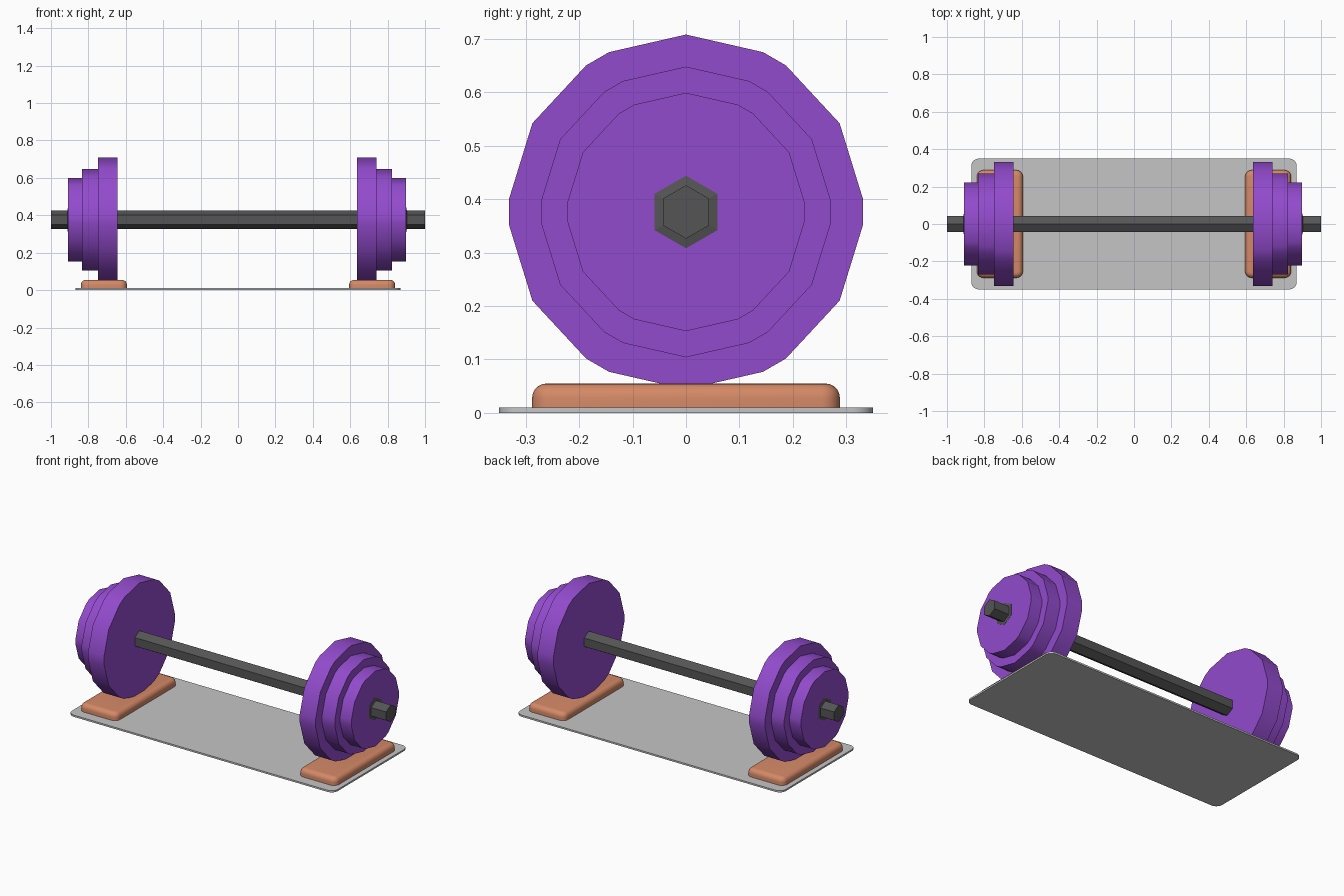
import bpy, bmesh, math

if "Cube" in bpy.data.objects:
    bpy.data.objects.remove(bpy.data.objects["Cube"])

def material(name, rgb):
    m = bpy.data.materials.new(name)
    m.diffuse_color = (*rgb, 1)
    m.use_nodes = True
    m.node_tree.nodes["Principled BSDF"].inputs["Base Color"].default_value = m.diffuse_color
    return m

PURPLE = material("plate purple", (0.29, 0.07, 0.61))
STEEL = material("dark steel", (0.09, 0.09, 0.09))
ORANGE = material("pad orange", (0.66, 0.25, 0.135))
GREY = material("platform grey", (0.56, 0.56, 0.56))
AXIS_Z = 0.376

def loft(name, rings, mat, smooth=None):
    """Skin a list of equal-length point rings and cap both ends."""
    bm = bmesh.new()
    loops = [[bm.verts.new(p) for p in ring] for ring in rings]
    n = len(loops[0])
    for a, b in zip(loops, loops[1:]):
        for i in range(n):
            j = (i + 1) % n
            bm.faces.new((a[i], a[j], b[j], b[i]))
    bm.faces.new(loops[0][::-1])
    bm.faces.new(loops[-1])
    bmesh.ops.recalc_face_normals(bm, faces=bm.faces[:])
    me = bpy.data.meshes.new(name)
    bm.to_mesh(me)
    bm.free()
    me.materials.append(mat)
    ob = bpy.data.objects.new(name, me)
    bpy.context.collection.objects.link(ob)
    if smooth:
        bpy.ops.object.select_all(action='DESELECT')
        ob.select_set(True)
        bpy.context.view_layer.objects.active = ob
        bpy.ops.object.shade_smooth_by_angle(angle=math.radians(smooth))
    return ob

def x_ring(x, r, angles):
    return [(x, r * math.cos(a), AXIS_Z + r * math.sin(a)) for a in angles]

def rounded_rect(cx, hx, hy, r, z, seg=5):
    pts = []
    for q, (sx, sy) in enumerate([(1, 1), (-1, 1), (-1, -1), (1, -1)]):
        for k in range(seg + 1):
            a = math.pi / 2 * (q + k / seg)
            pts.append((cx + sx * (hx - r) + r * math.cos(a),
                        sy * (hy - r) + r * math.sin(a), z))
    return pts

HEX = [math.radians(90 + 60 * i) for i in range(6)]
# Plate outline: alternating long and short sides on a 42-step circle
PLATE = [math.pi / 2 + i * math.tau / 42 for i in range(42) if i % 7 in (0, 3, 4)]

# Platform
loft("platform", [rounded_rect(0, 0.87, 0.35, 0.04, z) for z in (0, 0.01)], GREY, 35)

# Bar
loft("bar", [x_ring(x, 0.05, HEX) for x in (-1, 1)], STEEL)

# Weight plates: radius and the x range on each side
radii = (0.332, 0.272, 0.223)
stops = {"left": (-0.645, -0.749, -0.833, -0.908),
         "right": (0.636, 0.740, 0.824, 0.898)}
for side, xs in stops.items():
    for size, r, x0, x1 in zip(("large", "medium", "small"), radii, xs, xs[1:]):
        loft(f"{size}_plate_{side}", [x_ring(x0, r, PLATE), x_ring(x1, r, PLATE)], PURPLE, 35)
    # Thin hexagonal collar on the outer face
    s = 1 if side == "right" else -1
    loft(f"collar_{side}", [x_ring(xs[-1] - s * 0.02, 0.068, HEX),
                            x_ring(xs[-1] + s * 0.001, 0.068, HEX),
                            x_ring(xs[-1] + s * 0.005, 0.047, HEX)], STEEL)

# Rounded floor pads
R, TOP = 0.027, 0.055
for side, s in (("left", -1), ("right", 1)):
    profile = [(0, 0.008)] + [(R * (1 - math.cos(a)), TOP - R + R * math.sin(a))
                              for a in [math.pi / 2 * k / 5 for k in range(6)]]
    loft(f"floor_pad_{side}",
         [rounded_rect(s * 0.717, 0.123 - d, 0.288 - d, 0.035 - d, z) for d, z in profile],
         ORANGE, 40)
